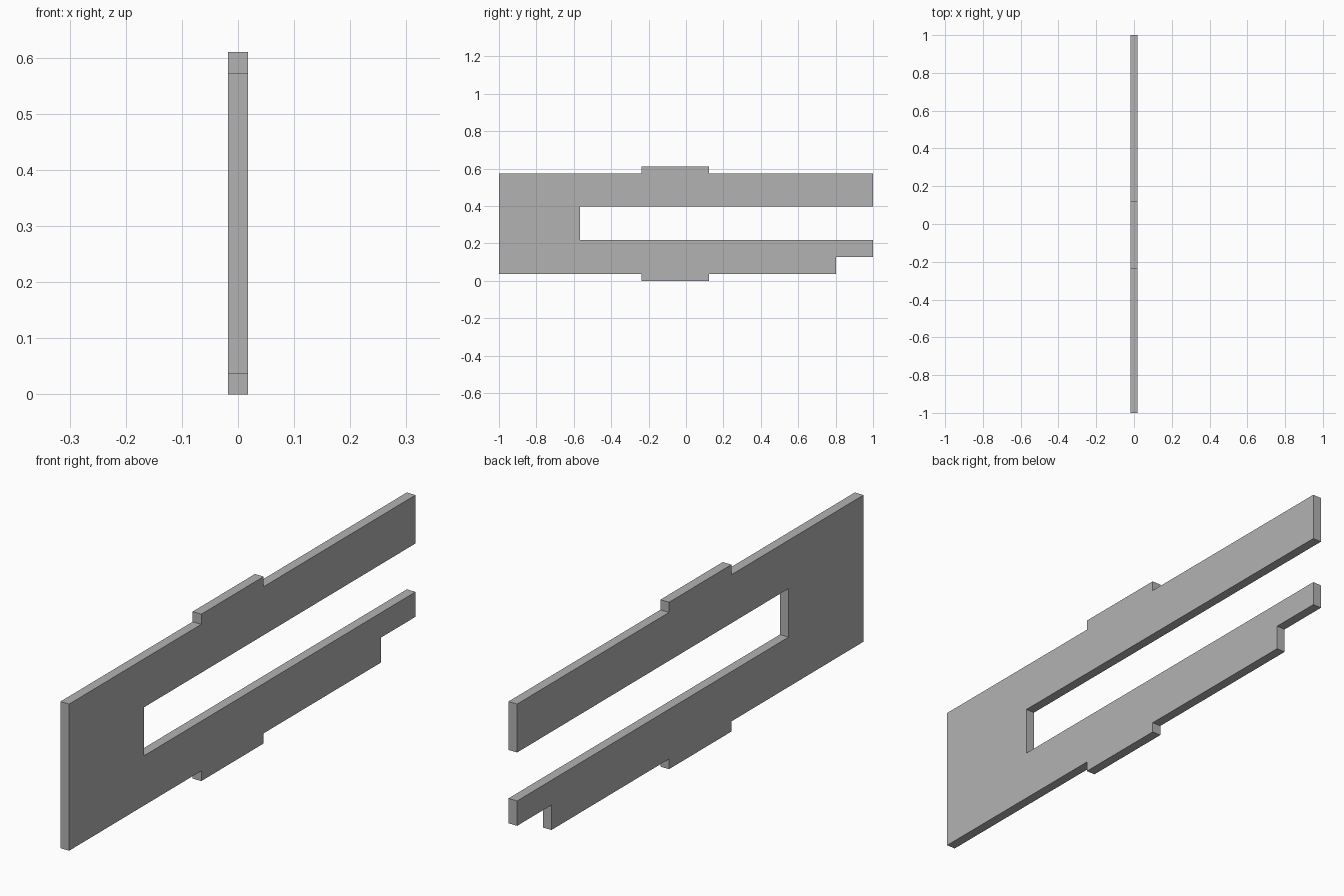
import bpy
import bmesh

cube = bpy.data.objects.get("Cube")
if cube:
    bpy.data.objects.remove(cube, do_unlink=True)

THICKNESS = 0.035
TAB_BACK, TAB_FRONT = 0.123, -0.237

grey = bpy.data.materials.new("plain grey")
grey.use_nodes = True
colour = (0.45, 0.45, 0.45, 1)
grey.diffuse_color = colour
grey.node_tree.nodes["Principled BSDF"].inputs["Base Color"].default_value = colour


def flat_plate(name, outline):
    """Extrude a (y, z) outline across x, centred on x = 0."""
    bm = bmesh.new()
    face = bm.faces.new([bm.verts.new((-THICKNESS / 2, y, z)) for y, z in outline])
    side = bmesh.ops.extrude_face_region(bm, geom=[face])
    moved = [v for v in side["geom"] if isinstance(v, bmesh.types.BMVert)]
    bmesh.ops.translate(bm, verts=moved, vec=(THICKNESS, 0, 0))
    bmesh.ops.recalc_face_normals(bm, faces=bm.faces)
    mesh = bpy.data.meshes.new(name)
    bm.to_mesh(mesh)
    bm.free()
    mesh.materials.append(grey)
    obj = bpy.data.objects.new(name, mesh)
    bpy.context.collection.objects.link(obj)
    return obj


# Forked plate: lower edge with tab and end notch, slot, upper edge with tab
lower_edge = [(-1, 0.037), (TAB_FRONT, 0.037), (TAB_FRONT, 0), (TAB_BACK, 0),
              (TAB_BACK, 0.037), (0.802, 0.037), (0.802, 0.128), (1, 0.128)]
slot = [(1, 0.219), (-0.567, 0.219), (-0.567, 0.396), (1, 0.396)]
upper_edge = [(1, 0.573), (TAB_BACK, 0.573), (TAB_BACK, 0.61),
              (TAB_FRONT, 0.61), (TAB_FRONT, 0.573), (-1, 0.573)]
flat_plate("forked_plate", lower_edge + slot + upper_edge)
